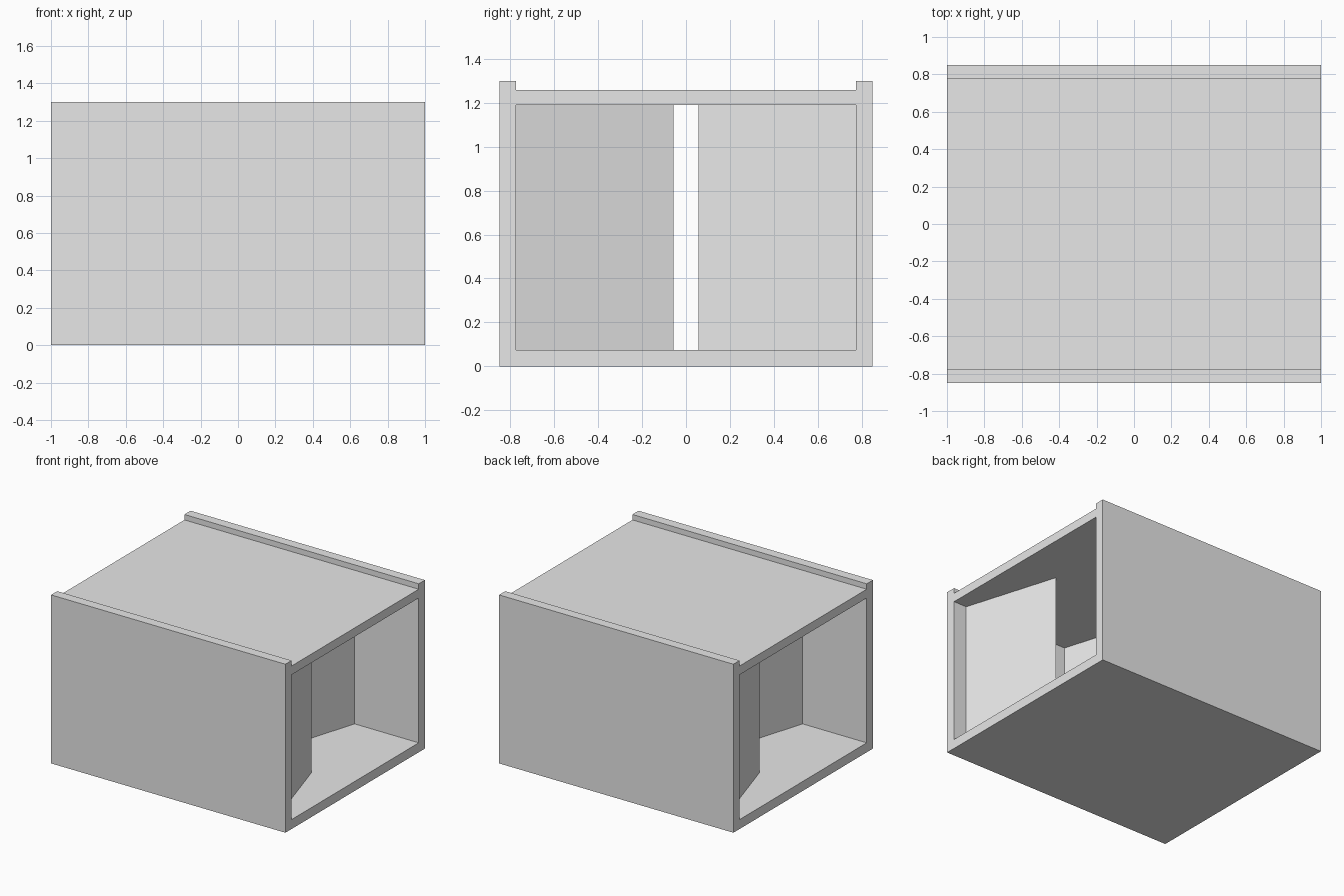
import bpy
import bmesh

if "Cube" in bpy.data.objects:
    bpy.data.objects.remove(bpy.data.objects["Cube"], do_unlink=True)

grey = bpy.data.materials.new("plain_grey")
grey.use_nodes = True
colour = (0.8, 0.8, 0.8, 1)
grey.diffuse_color = colour
grey.node_tree.nodes["Principled BSDF"].inputs["Base Color"].default_value = colour

LENGTH, HALF_Y, INNER_Y = 2.0, 0.85, 0.775
FLOOR, CEILING, ROOF, RAIL = 0.073, 1.19, 1.258, 1.3


def extrude(name, loops, shift):
    """Make a solid from flat profile faces pushed along a vector."""
    bm = bmesh.new()
    for loop in loops:
        bm.faces.new([bm.verts.new(p) for p in loop])
    bmesh.ops.remove_doubles(bm, verts=bm.verts, dist=0.0001)
    result = bmesh.ops.extrude_face_region(bm, geom=bm.faces[:], use_keep_orig=True)
    moved = [g for g in result["geom"] if isinstance(g, bmesh.types.BMVert)]
    bmesh.ops.translate(bm, verts=moved, vec=shift)
    bmesh.ops.recalc_face_normals(bm, faces=bm.faces)
    mesh = bpy.data.meshes.new(name)
    bm.to_mesh(mesh)
    bm.free()
    mesh.materials.append(grey)
    obj = bpy.data.objects.new(name, mesh)
    bpy.context.collection.objects.link(obj)
    return obj


# Open-ended housing: each half of the cross-section is one profile
half = [(0, 0), (HALF_Y, 0), (HALF_Y, RAIL), (INNER_Y, RAIL), (INNER_Y, ROOF),
        (0, ROOF), (0, CEILING), (INNER_Y, CEILING), (INNER_Y, FLOOR), (0, FLOOR)]
loops = [[(-LENGTH / 2, side * y, z) for y, z in half] for side in (1, -1)]
extrude("housing", loops, (LENGTH, 0, 0))

# Wedge baffles standing on alternate side walls
HALF_BASE, TIP_Y = 0.22, 0.057
for i, x in enumerate((0.668, 0.233, -0.233, -0.668)):
    side = -1 if i % 2 == 0 else 1
    wedge = [(x - HALF_BASE, side * INNER_Y, FLOOR),
             (x + HALF_BASE, side * INNER_Y, FLOOR),
             (x, side * TIP_Y, FLOOR)]
    extrude(f"baffle_{i + 1}", [wedge], (0, 0, CEILING - FLOOR))
